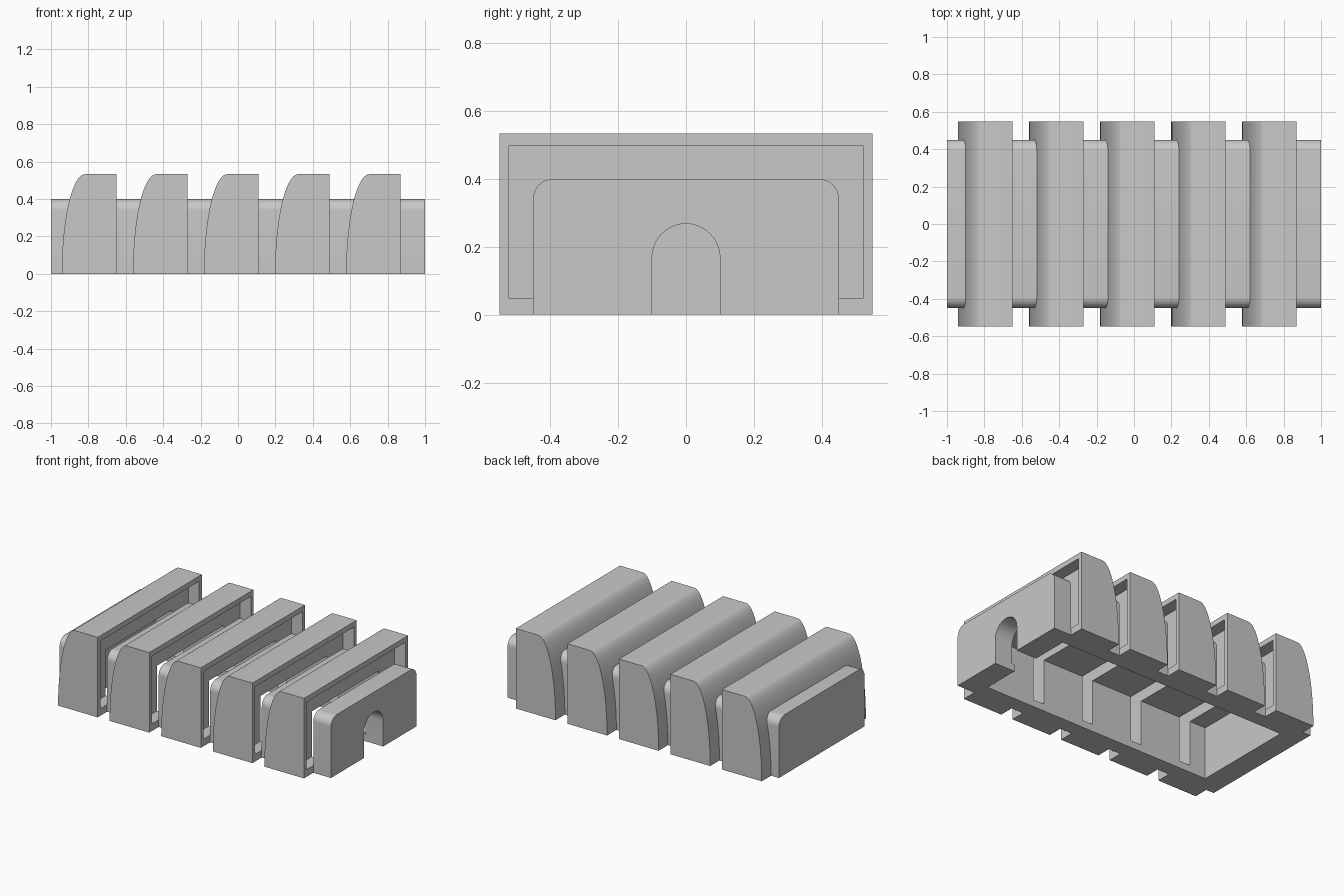
import bpy, bmesh, math

if "Cube" in bpy.data.objects:
    bpy.data.objects.remove(bpy.data.objects["Cube"])

PITCH, RIB_W, RIB_H, RIB_Y = 0.38, 0.292, 0.533, 0.548
LIP, POCKET_D = 0.048, 0.08
lefts = [-0.942 + PITCH * i for i in range(5)]

gray = bpy.data.materials.new("plain gray")
gray.diffuse_color = (0.58, 0.58, 0.58, 1)
gray.use_nodes = True
gray.node_tree.nodes["Principled BSDF"].inputs["Base Color"].default_value = gray.diffuse_color


def prism(name, pts, axis, a, b, cutter=False):
    """Extrude a closed profile from a to b; axis 'x' takes (y, z), 'y' takes (x, z)."""
    bm = bmesh.new()
    place = (lambda p, t: (t, p[0], p[1])) if axis == 'x' else (lambda p, t: (p[0], t, p[1]))
    ends = [[bm.verts.new(place(p, t)) for p in pts] for t in (a, b)]
    for e in ends:
        bm.faces.new(e)
    n = len(pts)
    for i in range(n):
        j = (i + 1) % n
        bm.faces.new((ends[0][i], ends[0][j], ends[1][j], ends[1][i]))
    bmesh.ops.recalc_face_normals(bm, faces=bm.faces)
    me = bpy.data.meshes.new(name)
    bm.to_mesh(me)
    bm.free()
    me.materials.append(gray)
    ob = bpy.data.objects.new(name, me)
    bpy.context.collection.objects.link(ob)
    ob.hide_render = cutter
    return ob


def rect(u0, u1, v0, v1):
    return [(u0, v0), (u1, v0), (u1, v1), (u0, v1)]


def arc(cx, cz, rx, rz, a0, a1, n):
    return [(cx + rx * math.cos(math.radians(a0 + (a1 - a0) * i / n)),
             cz + rz * math.sin(math.radians(a0 + (a1 - a0) * i / n))) for i in range(n + 1)]


def cut(ob, cutters):
    for c in cutters:
        m = ob.modifiers.new("cut", 'BOOLEAN')
        m.operation, m.object, m.solver = 'DIFFERENCE', c, 'EXACT'
        bpy.context.view_layer.objects.active = ob
        bpy.ops.object.modifier_apply(modifier=m.name)


def smooth(ob):
    bpy.ops.object.select_all(action='DESELECT')
    ob.select_set(True)
    bpy.context.view_layer.objects.active = ob
    bpy.ops.object.shade_smooth_by_angle(angle=math.radians(25))


# Helpers: hollow underside and doorway
cavity = prism("cavity_cutter", rect(-0.35, 0.35, -0.1, 0.35), 'x', -0.85, 0.85, True)
doorway = prism("doorway_cutter", [(-0.1, -0.1), (0.1, -0.1)]
                + arc(0, 0.167, 0.1, 0.1, 0, 180, 20), 'x', 0.7, 1.1, True)

# Hooded ribs: curved leading face, shallow pocket in the trailing face
helpers = [cavity, doorway]
for i, x in enumerate(lefts):
    right = x + RIB_W
    prof = arc(x + 0.125, 0, 0.125, RIB_H, 180, 90, 20) + [(right, RIB_H), (right, 0)]
    rib = prism(f"rib_{i + 1}", prof, 'y', -RIB_Y, RIB_Y)
    pocket = prism(f"pocket_cutter_{i + 1}", rect(-0.52, 0.52, LIP, 0.498), 'x',
                   right - POCKET_D, right + 0.1, True)
    helpers.append(pocket)
    cut(rib, [pocket, cavity] + ([doorway] if i == 4 else []))
    smooth(rib)

# Rounded body segments between the ribs, leaving a slot at each pocket
body = ([(-0.45, 0), (0.45, 0)] + arc(0.39, 0.339, 0.06, 0.06, 0, 90, 10)
        + arc(-0.39, 0.339, 0.06, 0.06, 90, 180, 10))
starts = [-1.0] + [x + RIB_W for x in lefts]
stops = [x + RIB_W - POCKET_D - 0.02 for x in lefts] + [1.0]
for i, (a, b) in enumerate(zip(starts, stops)):
    seg = prism(f"body_segment_{i + 1}", body, 'x', a, b)
    cut(seg, [cavity] + ([doorway] if i == 5 else []))
    smooth(seg)

for h in helpers:
    bpy.data.objects.remove(h)
